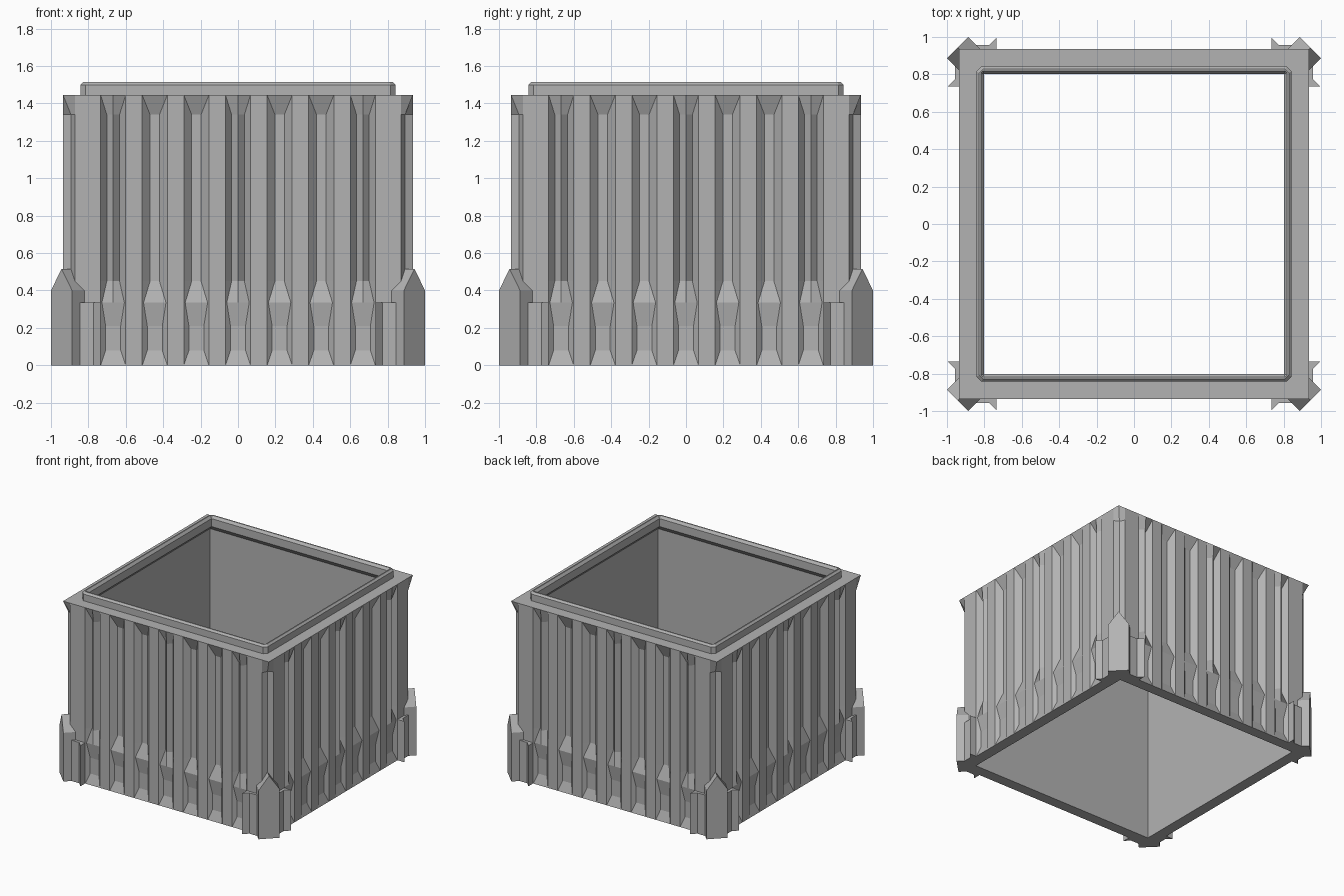
import bpy, bmesh
from mathutils import Matrix, Vector
from math import pi

if "Cube" in bpy.data.objects:
    bpy.data.objects.remove(bpy.data.objects["Cube"])

GREY = (0.45, 0.45, 0.45, 1)
steel = bpy.data.materials.new("plain grey")
steel.use_nodes = True
steel.diffuse_color = GREY
steel.node_tree.nodes["Principled BSDF"].inputs["Base Color"].default_value = GREY

FACE = 0.935      # outer wall plane
EDGE = 0.872      # where the wall stops before the notched corner
HALF = 0.067      # half width of a groove
PITCH = 0.2225
TOP = 1.445


def finish(name, bm):
    mesh = bpy.data.meshes.new(name)
    bm.to_mesh(mesh)
    bm.free()
    mesh.materials.append(steel)
    obj = bpy.data.objects.new(name, mesh)
    bpy.context.collection.objects.link(obj)
    return obj


def loft(name, rings):
    """Skin a stack of closed rings that all have the same point count."""
    bm = bmesh.new()
    rows = [[bm.verts.new(p) for p in ring] for ring in rings]
    n = len(rows[0])
    for low, high in zip(rows, rows[1:]):
        for i in range(n):
            j = (i + 1) % n
            bm.faces.new((low[i], low[j], high[j], high[i]))
    bmesh.ops.remove_doubles(bm, verts=bm.verts, dist=0.0005)
    return finish(name, bm)


def four_sides(points):
    """Repeat one side's points around the square."""
    return [Matrix.Rotation(k * pi / 2, 3, "Z") @ Vector(p)
            for k in range(4) for p in points]


# Corrugated wall: height, floor half width, floor depth, is deep part, corner notch
LEVELS = [
    (0.0, HALF, 0.0, False, 0.893),
    (0.08, 0.040, 0.026, False, 0.893),
    (0.21, 0.040, 0.026, False, 0.893),
    (0.335, 0.060, 0.006, False, 0.893),
    (0.45, 0.025, 0.045, True, 0.893),
    (1.34, 0.025, 0.045, True, 0.893),
    (TOP, HALF, 0.0, False, FACE),
]


def wall_ring(z, floor, depth, deep, notch):
    side = [(-EDGE, -FACE, z)]
    for k in range(-3, 4):
        double = k % 3 == 0          # double-V grooves at the middle and ends
        w = 0.034 if deep and double else floor
        ridge = 0.008 if deep and double else depth
        for dx, d in ((-HALF, 0), (-w, depth), (0, ridge), (w, depth), (HALF, 0)):
            side.append((k * PITCH + dx, d - FACE, z))
    side += [(EDGE, -FACE, z), (notch, -notch, z)]
    return four_sides(side)


# Points stay separate per row so every ring matches; grooves close at both ends
bm_rings = [wall_ring(*level) for level in LEVELS]
loft("corrugated_wall", bm_rings)

# Top ledge, raised rim, inner lining and underside: radius, height, corner cut
PROFILE = [
    (FACE, TOP, 0), (0.842, TOP, 0.026), (0.842, 1.5, 0.026), (0.828, 1.515, 0.02),
    (0.818, 1.515, 0.01), (0.802, 1.495, 0), (0.802, 1.43, 0), (0.845, 1.385, 0),
    (0.845, 0, 0), (FACE, 0, 0),
]
loft("rim_and_lining",
     [four_sides([(c - r, -r, z), (r - c, -r, z)]) for r, z, c in PROFILE])


def prism(bm, base, push):
    """Closed solid from a polygon pushed along a vector."""
    face = bm.faces.new([bm.verts.new(p) for p in base])
    out = bmesh.ops.extrude_face_region(bm, geom=[face], use_keep_orig=True)
    moved = [g for g in out["geom"] if isinstance(g, bmesh.types.BMVert)]
    bmesh.ops.translate(bm, verts=moved, vec=push)


# Corner posts with pointed fronts, each flanked by two short fins
FIN = [(0.735, -0.915), (0.735, -0.997), (0.773, -0.957), (0.86, -0.957), (0.86, -0.915)]
names = ["front_left", "back_left", "back_right", "front_right"]
for k, name in enumerate(names):
    turn = Matrix.Rotation(k * pi / 2, 4, "Z")

    post = bmesh.new()
    a, b, mid = 0.887, 1.0, 0.9435
    prism(post, [(a, -b, 0), (b, -a, 0), (b, -a, 0.4), (mid, -mid, 0.515), (a, -b, 0.4)],
          (-0.085, 0.085, 0))
    fins = bmesh.new()
    prism(fins, [(x, y, 0) for x, y in FIN], (0, 0, 0.335))
    prism(fins, [(-y, -x, 0) for x, y in FIN], (0, 0, 0.335))
    for part, bm in (("corner_post", post), ("corner_fins", fins)):
        bmesh.ops.recalc_face_normals(bm, faces=bm.faces)
        bm.transform(turn)
        finish(name + "_" + part, bm)
